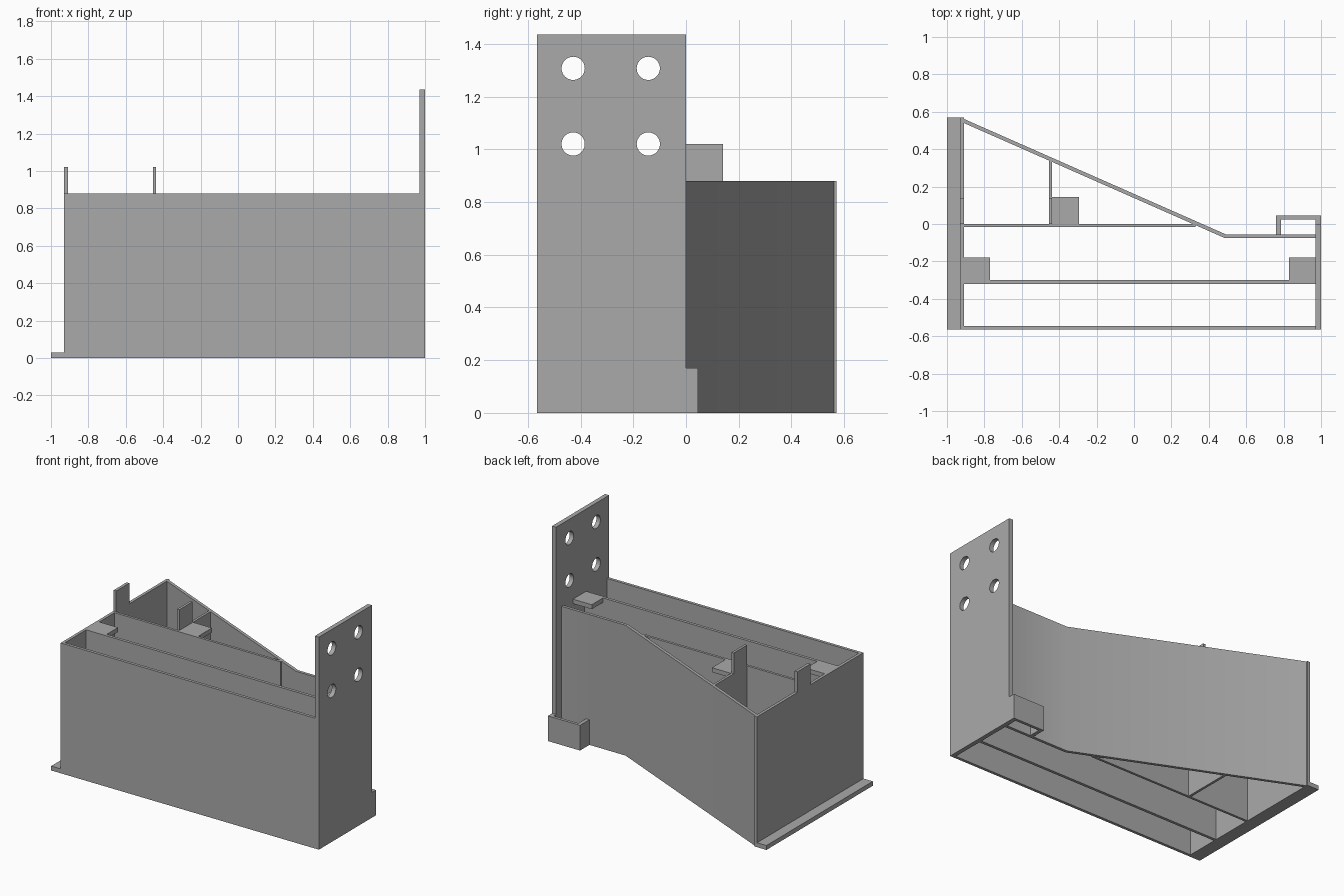
import bpy
import bmesh
from math import pi, radians
from mathutils import Matrix, Vector

cube = bpy.data.objects.get("Cube")
if cube:
    bpy.data.objects.remove(cube, do_unlink=True)

grey = bpy.data.materials.new("plain grey")
grey.use_nodes = True
GREY = (0.4, 0.4, 0.4, 1)
grey.diffuse_color = GREY
grey.node_tree.nodes["Principled BSDF"].inputs["Base Color"].default_value = GREY

H = 0.88            # box height
FRONT, BACK = -0.565, 0.57
LEDGE = 0.03        # thickness of ledges and flange


def finish(name, bm):
    bmesh.ops.recalc_face_normals(bm, faces=bm.faces)
    mesh = bpy.data.meshes.new(name)
    bm.to_mesh(mesh)
    bm.free()
    mesh.materials.append(grey)
    obj = bpy.data.objects.new(name, mesh)
    bpy.context.collection.objects.link(obj)
    return obj


def prism(name, outline, z0, z1):
    """Extrude a plan outline from z0 up to z1."""
    bm = bmesh.new()
    face = bm.faces.new([bm.verts.new((x, y, z0)) for x, y in outline])
    top = bmesh.ops.extrude_face_region(bm, geom=[face])["geom"]
    verts = [v for v in top if isinstance(v, bmesh.types.BMVert)]
    bmesh.ops.translate(bm, verts=verts, vec=(0, 0, z1 - z0))
    return finish(name, bm)


def box(name, x0, x1, y0, y1, z0=0, z1=H):
    return prism(name, [(x0, y0), (x1, y0), (x1, y1), (x0, y1)], z0, z1)


def side_profile(name, x0, x1, outline):
    """Extrude a (y, z) outline across x."""
    bm = bmesh.new()
    face = bm.faces.new([bm.verts.new((x0, y, z)) for y, z in outline])
    new = bmesh.ops.extrude_face_region(bm, geom=[face])["geom"]
    verts = [v for v in new if isinstance(v, bmesh.types.BMVert)]
    bmesh.ops.translate(bm, verts=verts, vec=(x1 - x0, 0, 0))
    return finish(name, bm)


def tabbed_wall(name, x0, x1, y0, y1):
    """Wall across the box with a raised tab."""
    tab = [(0.14, H), (0.14, 1.02), (0, 1.02)]
    if y0 < 0:
        tab.append((0, H))
    tail = [(y0, H)] if y0 < 0 else []
    side_profile(name, x0, x1, [(y0, 0), (y1, 0), (y1, H)] + tab + tail)


# Outer walls
box("front_wall", -0.91, 0.97, FRONT, -0.545)
tabbed_wall("end_wall", -0.93, -0.91, FRONT, BACK)
back_wall = prism("back_wall", [
    (-0.91, 0.562), (0.49, -0.055), (0.97, -0.055),
    (0.97, -0.075), (0.485, -0.075), (-0.91, 0.54)], 0, H)

# Inner dividers
box("front_divider", -0.91, 0.97, -0.32, -0.30)
box("rear_divider", -0.91, 0.33, -0.017, 0)
tabbed_wall("cross_wall", -0.455, -0.438, 0, 0.345)

# Corner ledges flush with the rim
box("ledge_right", -0.91, -0.77, -0.30, -0.18, H - LEDGE)
box("ledge_left", 0.83, 0.97, -0.30, -0.18, H - LEDGE)
box("ledge_middle", -0.438, -0.295, 0, 0.145, H - LEDGE)

# Base flange
box("base_flange", -1, -0.93, FRONT, BACK, 0, LEDGE)

# Hollow socket behind the mounting plate
prism("socket", [
    (0.76, -0.055), (0.785, -0.055), (0.785, 0.025), (0.97, 0.025),
    (0.97, 0), (1, 0), (1, 0.045), (0.76, 0.045)], 0, 0.17)

# Tall mounting plate with four bolt holes
plate = box("mounting_plate", 0.97, 1, FRONT, 0, 0, 1.435)
bm = bmesh.new()
for y in (-0.428, -0.143):
    for z in (1.02, 1.307):
        spot = Matrix.Translation(Vector((0.985, y, z)))
        bmesh.ops.create_cone(
            bm, cap_ends=True, segments=40, radius1=0.044, radius2=0.044,
            depth=0.2, matrix=spot @ Matrix.Rotation(pi / 2, 4, "Y"))
cutter = finish("bolt_hole_cutter", bm)
cutter.hide_render = True
mod = plate.modifiers.new("bolt_holes", "BOOLEAN")
mod.operation = "DIFFERENCE"
mod.solver = "EXACT"
mod.object = cutter
bpy.ops.object.select_all(action="DESELECT")
plate.select_set(True)
bpy.context.view_layer.objects.active = plate
bpy.ops.object.modifier_apply(modifier=mod.name)
bpy.data.objects.remove(cutter, do_unlink=True)

# Soft bend on the back wall, round bolt holes
back_wall.select_set(True)
bpy.ops.object.shade_smooth_by_angle(angle=radians(30))
